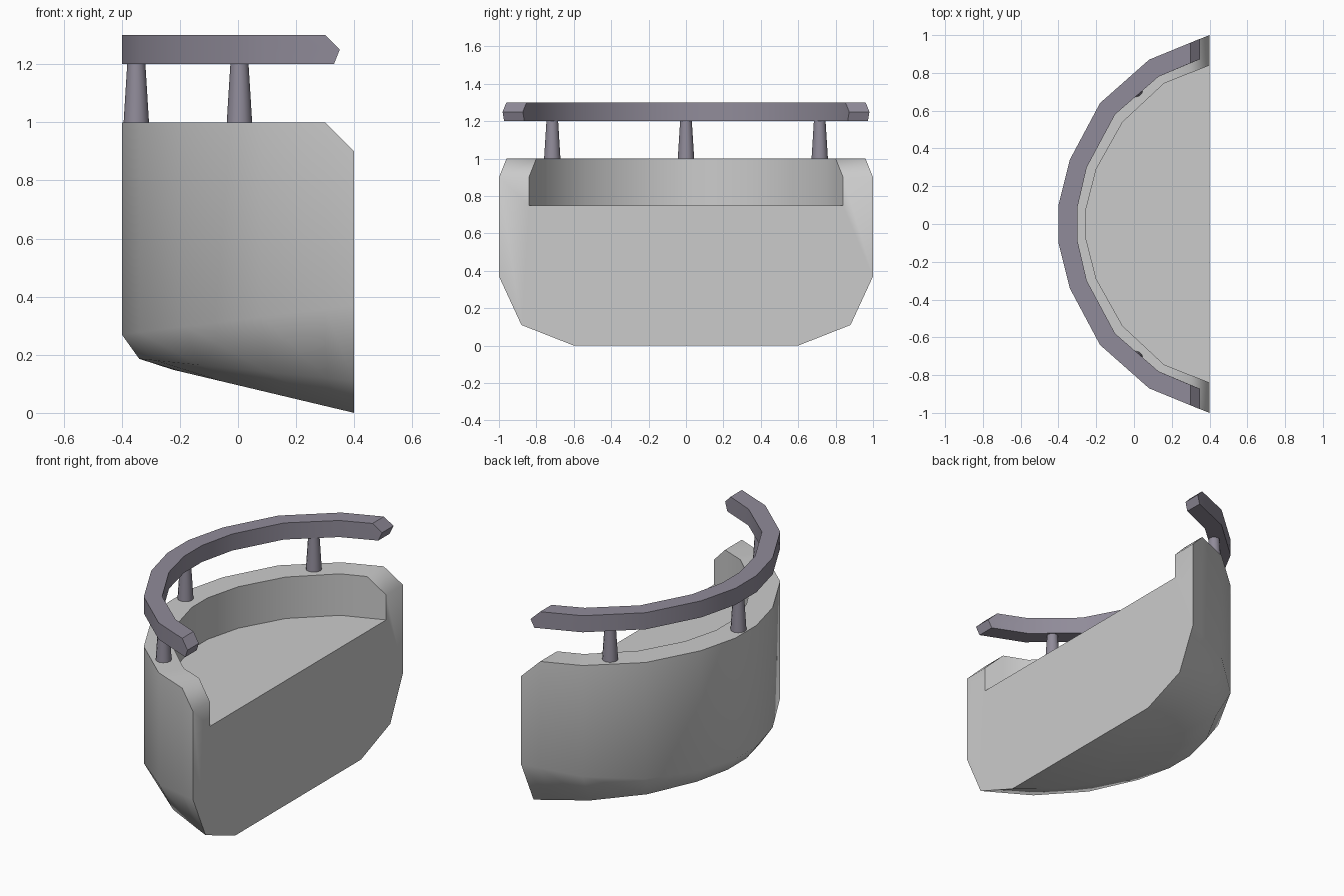
import bpy, bmesh, math

cube = bpy.data.objects.get("Cube")
if cube:
    bpy.data.objects.remove(cube, do_unlink=True)


def material(name, rgb):
    m = bpy.data.materials.new(name)
    m.use_nodes = True
    color = (*rgb, 1)
    m.diffuse_color = color
    m.node_tree.nodes["Principled BSDF"].inputs["Base Color"].default_value = color
    return m


stone = material("light grey stone", (0.60, 0.60, 0.60))
metal = material("purple grey metal", (0.28, 0.26, 0.32))


def finish(obj, mat, angle):
    obj.data.materials.append(mat)
    bpy.ops.object.select_all(action="DESELECT")
    obj.select_set(True)
    bpy.context.view_layer.objects.active = obj
    bpy.ops.object.shade_smooth_by_angle(angle=math.radians(angle))


def mirrored(half):
    """Full run of sections from the -y end round the back to the +y end."""
    other = [[(x, -y, z) for x, y, z in section] for section in reversed(half)]
    return other + half


def loft(bm, sections):
    """Join the sections lengthwise; returns their vertices."""
    rows = [[bm.verts.new(p) for p in s] for s in sections]
    for a, b in zip(rows, rows[1:]):
        for i in range(len(a) - 1):
            bm.faces.new((a[i], a[i + 1], b[i + 1], b[i]))
    return rows


def to_object(bm, name):
    bmesh.ops.recalc_face_normals(bm, faces=bm.faces)
    mesh = bpy.data.meshes.new(name)
    bm.to_mesh(mesh)
    bm.free()
    obj = bpy.data.objects.new(name, mesh)
    bpy.context.collection.objects.link(obj)
    return obj


# Plan outlines, from the middle of the back to one end
outer = [(-0.4, 0.1), (-0.34, 0.34), (-0.18, 0.64), (0.08, 0.87), (0.3, 0.96), (0.4, 1.0)]
inner = [(-0.255, 0.075), (-0.2, 0.29), (-0.06, 0.54), (0.16, 0.745), (0.3, 0.80), (0.4, 0.84)]
rail_inner = [(-0.30, 0.085), (-0.25, 0.30), (-0.10, 0.58), (0.13, 0.78)]


# Balcony body: sloping rounded underside, wall, rim and sunken floor
def keel(x):
    return 0.238 * (0.4 - x)


def body_section(o, i):
    x, y = o
    x1, x2 = 0.4 - (0.4 - x) * 0.925, 0.4 - (0.4 - x) * 0.78
    rim = 0.9 if x > 0.35 else 1.0
    return [(x2, y * 0.6, keel(x2)),
            (x1, y * 0.88, keel(x1) + 0.01 + 0.1 * (x1 + 0.34) / 0.74),
            (x, y, 0.32 + 0.125 * x),
            (x, y, rim), (*i, rim), (*i, 0.75)]


bm = bmesh.new()
rows = loft(bm, mirrored([body_section(o, i) for o, i in zip(outer, inner)]))
bm.faces.new([r[0] for r in rows])
bm.faces.new([r[-1] for r in rows])
bm.faces.new(rows[0] + rows[-1][::-1])
finish(to_object(bm, "balcony_body"), stone, 50)


# Handrail with pointed ends
def rail_section(o, i):
    return [(*o, 1.2), (*o, 1.25), (*o, 1.3), (*i, 1.3), (*i, 1.25), (*i, 1.2), (*o, 1.2)]


half = [rail_section(o, i) for o, i in zip(outer, rail_inner)]
end = []
for z, x in ((1.2, 0.33), (1.25, 0.35), (1.3, 0.3)):
    end.append((x, 0.87 + (x - 0.08) * 0.41, z))
tip = end + [(x, y - 0.108, z) for x, y, z in reversed(end)]
half.append(tip + tip[:1])

bm = bmesh.new()
rows = loft(bm, mirrored(half))
for r in (rows[0], rows[-1]):
    bm.faces.new((r[0], r[1], r[4], r[5]))
    bm.faces.new((r[1], r[2], r[3], r[4]))
bmesh.ops.remove_doubles(bm, verts=bm.verts, dist=0.0005)
finish(to_object(bm, "handrail"), metal, 30)

# Tapered posts
for name, x, y in (("back_post", -0.35, 0), ("left_post", 0.005, 0.715), ("right_post", 0.005, -0.715)):
    bpy.ops.mesh.primitive_cone_add(vertices=12, radius1=0.044, radius2=0.031, depth=0.21,
                                    location=(x, y, 1.1))
    post = bpy.context.object
    post.name = name
    finish(post, metal, 40)
